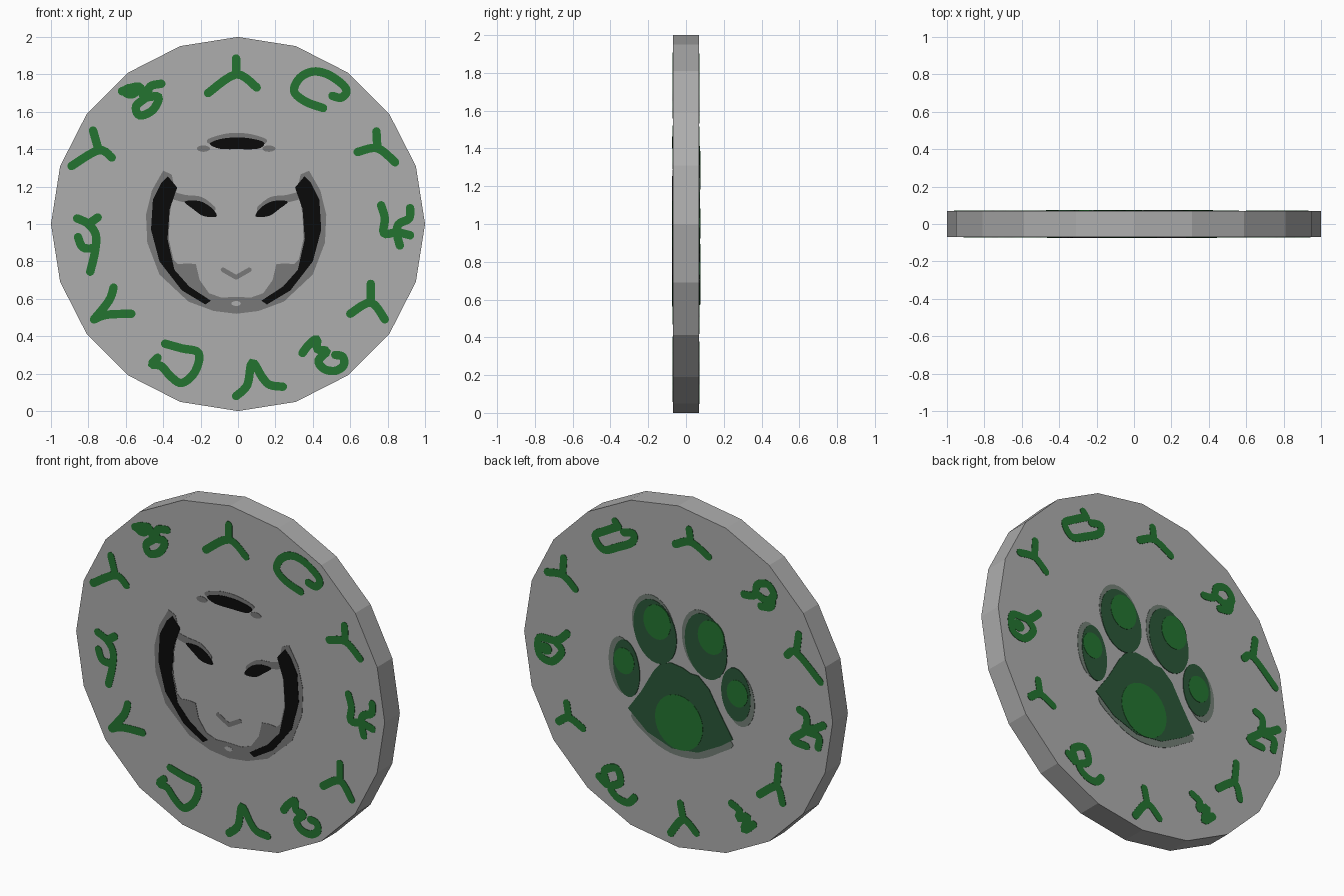
import bpy, bmesh, math
from mathutils import Vector

if "Cube" in bpy.data.objects:
    bpy.data.objects.remove(bpy.data.objects["Cube"])

HALF = 0.07          # half thickness of the medallion


def material(name, r, g, b):
    m = bpy.data.materials.new(name)
    m.diffuse_color = (r, g, b, 1)
    m.use_nodes = True
    m.node_tree.nodes["Principled BSDF"].inputs["Base Color"].default_value = m.diffuse_color
    return m


STONE = material("stone grey", 0.42, 0.42, 0.42)
SHADE = material("shadow grey", 0.19, 0.19, 0.19)
BLACK = material("black", 0.003, 0.003, 0.003)
GREEN = material("leaf green", 0.017, 0.175, 0.03)
PINE = material("pine green", 0.024, 0.095, 0.04)
MIST = material("mist green", 0.17, 0.21, 0.18)


def finish(name, bm, mat):
    bmesh.ops.recalc_face_normals(bm, faces=bm.faces[:])
    me = bpy.data.meshes.new(name)
    bm.to_mesh(me)
    bm.free()
    me.materials.append(mat)
    ob = bpy.data.objects.new(name, me)
    bpy.context.collection.objects.link(ob)
    return ob


def place(side, p, level):
    """Face coordinates to space: front uses (x, z), back uses (right, up) from the centre."""
    y = HALF + 0.002 * level
    return (p[0], -y, p[1]) if side == "front" else (-p[0], y, 1 + p[1])


def thicken(bm, side, level):
    """Push a copy of the flat sheet down to just under the surface."""
    r = bmesh.ops.extrude_face_region(bm, geom=bm.faces[:])
    dy = 0.002 * level + 0.001
    vs = [g for g in r["geom"] if isinstance(g, bmesh.types.BMVert)]
    bmesh.ops.translate(bm, verts=vs, vec=(0, dy if side == "front" else -dy, 0))


def smooth(pts, closed, steps=5):
    """Catmull-Rom curve through the points."""
    P = [Vector(p) for p in pts]
    n, out = len(P), []
    for i in range(n if closed else n - 1):
        if closed:
            a, b, c, d = (P[(i + k) % n] for k in (-1, 0, 1, 2))
        else:
            a, b, c, d = (P[min(max(i + k, 0), n - 1)] for k in (-1, 0, 1, 2))
        for s in range(steps):
            t = s / steps
            out.append(0.5 * (2 * b + (c - a) * t + (2 * a - 5 * b + 4 * c - d) * t * t
                              + (3 * b - a - 3 * c + d) * t ** 3))
    return out if closed else out + [P[-1]]


def plate(name, side, pts, mat, level=1, curved=True):
    bm = bmesh.new()
    path = smooth(pts, True) if curved else pts
    bm.faces.new([bm.verts.new(place(side, p, level)) for p in path])
    thicken(bm, side, level)
    return finish(name, bm, mat)


def oval(name, side, c, rx, rz, mat, level=1, tilt=0):
    ca, sa = math.cos(math.radians(tilt)), math.sin(math.radians(tilt))
    ring = [(rx * math.cos(i * math.tau / 28), rz * math.sin(i * math.tau / 28)) for i in range(28)]
    plate(name, side, [(c[0] + x * ca - z * sa, c[1] + x * sa + z * ca) for x, z in ring],
          mat, level, False)


def stroke(name, side, pts, mat=GREEN, width=0.045, level=1):
    """Brush stroke: a ribbon along a curve with round ends."""
    path, h, bm = smooth(pts, False), width / 2, bmesh.new()
    rows, dirs = [], []
    for i, p in enumerate(path):
        d = (path[min(i + 1, len(path) - 1)] - path[max(i - 1, 0)]).normalized()
        q = Vector((-d.y, d.x)) * h
        rows.append([bm.verts.new(place(side, v, level)) for v in (p + q, p - q)])
        dirs.append(d)
    for (a, b), (c, d) in zip(rows, rows[1:]):
        bm.faces.new((a, b, d, c))
    for end, sign in ((0, -1), (-1, 1)):
        d, p = dirs[end] * sign, path[end]
        q = Vector((-dirs[end].y, dirs[end].x))
        arc = [p + h * (q * math.cos(t) + d * math.sin(t)) for t in (math.pi * k / 6 for k in range(1, 6))]
        bm.faces.new([rows[end][0]] + [bm.verts.new(place(side, v, level)) for v in arc] + [rows[end][1]])
    thicken(bm, side, level)
    finish(name, bm, mat)


def branch(side, tip, hub, left, right):
    """Three-armed mark."""
    stroke(side + "_branch_legs", side, [left, hub, right])
    stroke(side + "_branch_stem", side, [tip, hub])


# medallion: 20-sided flat disc
bm = bmesh.new()
rim = [(math.sin(i * math.tau / 20), 1 + math.cos(i * math.tau / 20)) for i in range(20)]
f = bm.faces.new([bm.verts.new((x, -HALF, z)) for x, z in rim])
r = bmesh.ops.extrude_face_region(bm, geom=[f])
bmesh.ops.translate(bm, vec=(0, 2 * HALF, 0),
                    verts=[g for g in r["geom"] if isinstance(g, bmesh.types.BMVert)])
finish("medallion_disc", bm, STONE)

# front: animal mask, left half mirrored about x = -0.01
for tag, flip in (("left", False), ("right", True)):
    def m(pts):
        return [(-0.02 - x, z) for x, z in pts] if flip else pts
    plate(tag + "_mane_shade", "front", m([
        (-.01, .52), (-.13, .535), (-.265, .585), (-.42, .73), (-.485, .9), (-.492, 1.05),
        (-.46, 1.18), (-.40, 1.285), (-.355, 1.265), (-.34, 1.20), (-.365, 1.05), (-.37, .92),
        (-.345, .81), (-.32, .785), (-.27, .79), (-.225, .785), (-.205, .70), (-.155, .63),
        (-.09, .607), (-.01, .61)]), SHADE, 1, False)
    plate(tag + "_mane", "front", m([
        (-.375, 1.255), (-.325, 1.195), (-.365, 1.08), (-.377, .92), (-.34, .755), (-.26, .665),
        (-.145, .59), (-.175, .57), (-.30, .645), (-.42, .80), (-.465, .97), (-.455, 1.13),
        (-.41, 1.22)]), BLACK, 2, False)
    stroke(tag + "_brow", "front", m([(-.34, 1.15), (-.28, 1.135), (-.20, 1.125), (-.14, 1.08)]), SHADE, 0.04)
    plate(tag + "_eye", "front", m([(-.285, 1.12), (-.205, 1.122), (-.14, 1.085), (-.115, 1.04),
                                    (-.185, 1.043), (-.24, 1.08)]), BLACK, 2)
    stroke(tag + "_nose", "front", m([(-.08, .755), (-.045, .735), (-.01, .715)]), SHADE, 0.025)
    oval(tag + "_forehead_dot", "front", m([(-.185, 1.403)])[0], .035, .017, SHADE)
oval("chin_spot", "front", (-.01, .575), .025, .013, STONE, 2)
plate("forehead_shade", "front", [(-.165, 1.45), (-.08, 1.48), (0, 1.487), (.08, 1.478), (.155, 1.45),
                                  (.12, 1.42), (0, 1.42), (-.13, 1.42)], SHADE, 1)
plate("forehead_band", "front", [(-.15, 1.43), (-.09, 1.455), (0, 1.463), (.08, 1.455), (.14, 1.435),
                                 (.11, 1.403), (0, 1.4), (-.10, 1.403)], BLACK, 2)

# front: branch marks and curled marks around the edge
branch("front", (-.01, 1.885), (-.01, 1.80), (-.16, 1.70), (.10, 1.73))
branch("front", (.74, 1.495), (.745, 1.405), (.64, 1.385), (.84, 1.33))
branch("front", (.71, .68), (.71, .58), (.60, .52), (.785, .49))
stroke("front_fork", "front", [(-.01, .08), (.05, .14), (.075, .26), (.13, .18), (.17, .14), (.24, .13)])
stroke("front_hook", "front", [(-.665, .66), (-.69, .59), (-.77, .49)])
stroke("front_hook_foot", "front", [(-.77, .49), (-.70, .515), (-.57, .52)])
branch("front", (-.775, 1.50), (-.745, 1.395), (-.89, 1.31), (-.675, 1.355))
stroke("front_curl", "front", [(.505, 1.685), (.55, 1.675), (.58, 1.705), (.56, 1.745), (.48, 1.80), (.40, 1.815),
                               (.33, 1.78), (.30, 1.71), (.36, 1.655), (.455, 1.62)])
stroke("front_prong", "front", [(.765, 1.10), (.785, 1.03), (.78, .95), (.85, .955), (.92, .94)])
stroke("front_prong_arm", "front", [(.92, 1.085), (.915, 1.03), (.86, 1.0), (.85, .95), (.865, .885)])
stroke("front_twist", "front", [(.345, .31), (.375, .35), (.42, .385), (.425, .33), (.475, .32), (.43, .27),
                                (.46, .225), (.52, .215), (.565, .245), (.56, .29), (.52, .30)])
stroke("front_pouch", "front", [(-.39, .36), (-.30, .335), (-.21, .31), (-.23, .21), (-.30, .15), (-.36, .185),
                                (-.41, .24), (-.46, .25), (-.43, .285)])
stroke("front_twig", "front", [(-.86, 1.03), (-.80, 1.0), (-.76, .94), (-.765, .85), (-.79, .745)])
stroke("front_twig_top", "front", [(-.75, 1.035), (-.80, 1.0)])
stroke("front_twig_side", "front", [(-.855, .93), (-.83, .875), (-.77, .87)])
stroke("front_knot", "front", [(-.41, 1.75), (-.47, 1.735), (-.49, 1.68), (-.545, 1.63), (-.525, 1.58),
                               (-.455, 1.61), (-.425, 1.68), (-.50, 1.68), (-.53, 1.735), (-.62, 1.71)])
oval("front_knot_blob", "front", (-.575, 1.71), .05, .04, GREEN)

# back: paw print, each toe = pale edge, dark pad, bright middle
toes = [  # centre, radii, tilt, offset of pale edge, middle
    ((-.335, -.04), (.085, .165), 6, (-.03, .01), (-.349, .0), .066),
    ((-.150, .225), (.138, .185), 12, (-.01, .025), (-.135, .285), .088),
    ((.180, .225), (.135, .190), 10, (-.02, .015), (.215, .288), .086),
    ((.375, -.005), (.095, .155), 4, (.025, -.025), (.385, .004), .068)]
for i, (c, (rx, rz), tilt, off, mid, rad) in enumerate(toes):
    oval(f"toe_edge_{i}", "back", (c[0] + off[0], c[1] + off[1]), rx, rz, MIST, 1, tilt)
    oval(f"toe_{i}", "back", c, rx, rz, PINE, 2, tilt)
    oval(f"toe_middle_{i}", "back", mid, rad, rad * 1.15, GREEN, 3)
plate("palm_edge", "back", [(-.30, -.29), (0, -.2), (.345, -.29), (.26, -.38), (.12, -.45),
                            (-.05, -.46), (-.20, -.40)], MIST, 1)
plate("palm", "back", [(-.325, -.27), (-.24, -.15), (-.16, -.01), (-.12, .04), (-.05, .07), (.03, .06),
                       (.08, .04), (.13, .04), (.20, -.02), (.27, -.14), (.355, -.275), (.28, -.33),
                       (.13, -.41), (-.04, -.43), (-.20, -.375)], PINE, 2, False)
oval("palm_middle", "back", (.007, -.266), .155, .16, GREEN, 3)

# back: branch marks and curled marks around the edge
for tip, hub, left, right in (
        ((.07, .88), (.08, .81), (-.02, .77), (.195, .755)),
        ((.78, .455), (.765, .345), (.705, .315), (.92, .215)),
        ((.65, -.35), (.638, -.473), (.525, -.55), (.675, -.56)),
        ((.013, -.74), (.033, -.828), (-.05, -.93), (.115, -.885)),
        ((-.724, -.35), (-.71, -.43), (-.776, -.47), (-.62, -.468)),
        ((-.743, .495), (-.75, .395), (-.85, .385), (-.67, .335))):
    branch("back", tip, hub, left, right)
stroke("back_box", "back", [(-.388, .775), (-.47, .73), (-.54, .68), (-.487, .615), (-.39, .655), (-.30, .707),
                            (-.29, .76), (-.355, .75)])
stroke("back_box_tick", "back", [(-.41, .80), (-.388, .775)])
stroke("back_loop", "back", [(.425, .595), (.493, .609), (.513, .675), (.58, .695), (.62, .64), (.57, .60),
                             (.51, .62)])
stroke("back_loop_tail", "back", [(.61, .63), (.60, .57), (.535, .555)])
stroke("back_crook", "back", [(.785, .015), (.83, -.011), (.82, -.097), (.74, -.17), (.83, -.186)])
stroke("back_crook_arm", "back", [(.82, -.08), (.88, -.07), (.94, -.035)])
stroke("back_crook_foot", "back", [(.83, -.10), (.91, -.11), (.905, -.175)])
stroke("back_zigzag", "back", [(.345, -.652), (.398, -.68), (.39, -.725), (.45, -.70), (.425, -.785), (.488, -.735)])
stroke("back_ribbon", "back", [(-.515, -.722), (-.46, -.757), (-.48, -.68), (-.40, -.645), (-.375, -.72),
                               (-.44, -.765), (-.395, -.815), (-.325, -.825), (-.285, -.785)])
stroke("back_knot", "back", [(-.72, .06), (-.79, 0), (-.90, -.013), (-.90, -.11), (-.82, -.13), (-.755, -.055),
                             (-.80, -.005)])
oval("back_knot_blob", "back", (-.86, -.065), .04, .035, GREEN)
